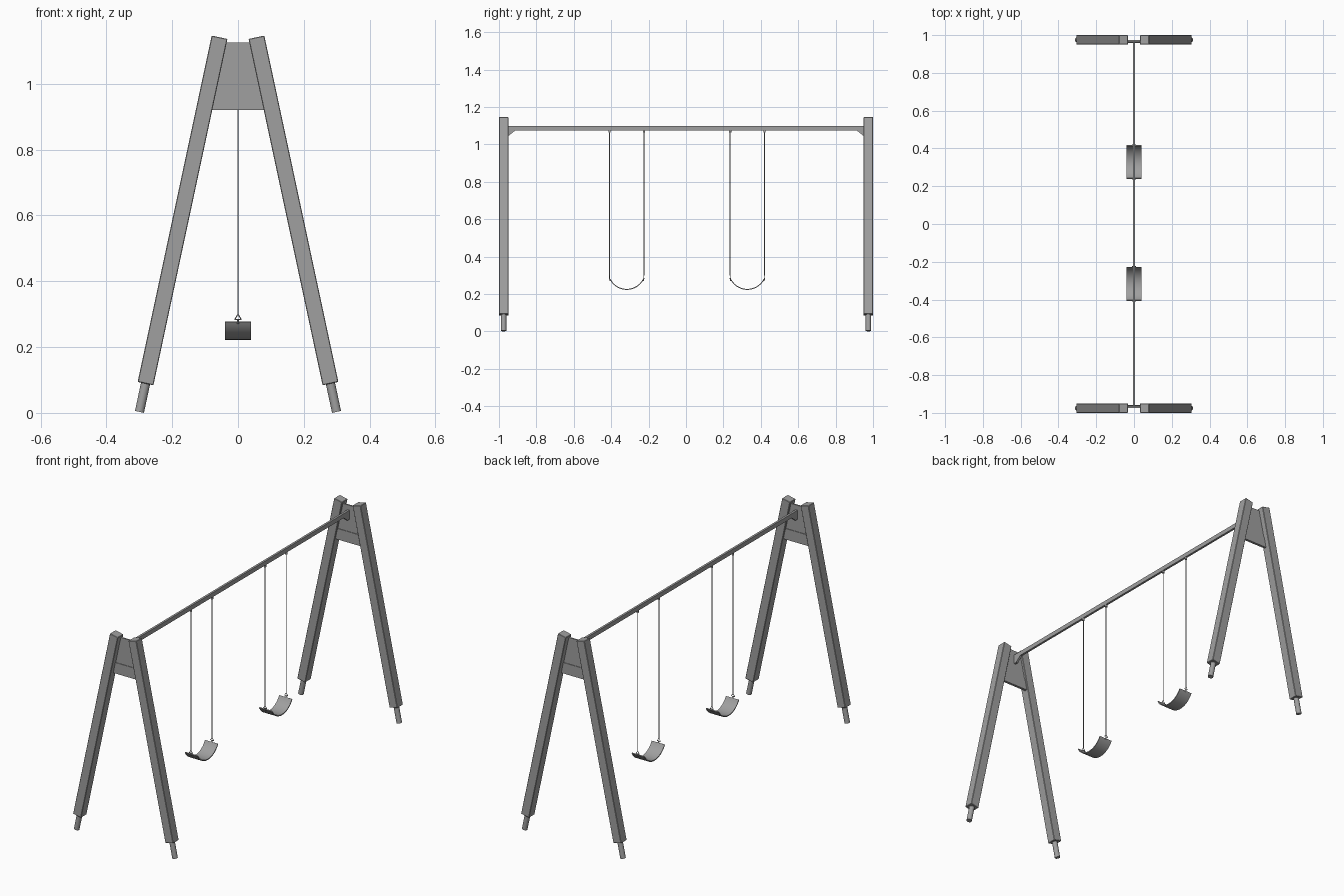
import bpy, bmesh, math
from mathutils import Vector, Matrix

cube = bpy.data.objects.get("Cube")
if cube:
    bpy.data.objects.remove(cube, do_unlink=True)

grey = bpy.data.materials.new("plain grey")
grey.use_nodes = True
COLOUR = (0.35, 0.35, 0.35, 1)
grey.diffuse_color = COLOUR
grey.node_tree.nodes["Principled BSDF"].inputs["Base Color"].default_value = COLOUR


def finish(bm, name, smooth=False):
    bmesh.ops.recalc_face_normals(bm, faces=bm.faces)
    mesh = bpy.data.meshes.new(name)
    bm.to_mesh(mesh)
    bm.free()
    mesh.materials.append(grey)
    ob = bpy.data.objects.new(name, mesh)
    bpy.context.collection.objects.link(ob)
    if smooth:
        bpy.ops.object.select_all(action="DESELECT")
        ob.select_set(True)
        bpy.context.view_layer.objects.active = ob
        bpy.ops.object.shade_smooth_by_angle(angle=math.radians(35))
    return ob


def box(name, centre, size, bevel=0, rot=Matrix()):
    bm = bmesh.new()
    bmesh.ops.create_cube(bm, size=1)
    bmesh.ops.scale(bm, vec=size, verts=bm.verts)
    if bevel:
        bmesh.ops.bevel(bm, geom=bm.edges[:], offset=bevel, segments=1, affect="EDGES")
    bm.transform(Matrix.Translation(centre) @ rot)
    return finish(bm, name)


def rod(name, a, b, radius, sides=16):
    a, b = Vector(a), Vector(b)
    bm = bmesh.new()
    bmesh.ops.create_cone(bm, cap_ends=True, segments=sides, radius1=radius,
                          radius2=radius, depth=(b - a).length)
    turn = (b - a).to_track_quat("Z", "Y").to_matrix().to_4x4()
    bm.transform(Matrix.Translation((a + b) / 2) @ turn)
    return finish(bm, name, smooth=True)


def prism(name, outline, offset):
    """Extrude a closed outline along an offset vector."""
    bm = bmesh.new()
    face = bm.faces.new([bm.verts.new(p) for p in outline])
    out = bmesh.ops.extrude_face_region(bm, geom=[face])
    moved = [v for v in out["geom"] if isinstance(v, bmesh.types.BMVert)]
    bmesh.ops.translate(bm, vec=offset, verts=moved)
    return finish(bm, name)


def leg_x(z):
    """Centre line of a leg at height z."""
    return 0.056 + (1.1415 - z) * 0.2138


# A-frames at both ends
for end, side in (("front", -1), ("back", 1)):
    y = side * 0.975
    for hand, s in (("left", 1), ("right", -1)):
        low = Vector((s * leg_x(0.089), y, 0.089))
        top = Vector((s * leg_x(1.1415), y, 1.1415))
        tilt = Matrix.Rotation(-s * math.atan(0.2138), 4, "Y")
        box(f"{end}_{hand}_leg", (low + top) / 2,
            (0.049, 0.05, (top - low).length), 0.002, tilt)
        rod(f"{end}_{hand}_foot", (s * leg_x(0.003), y, 0.003),
            (s * leg_x(0.12), y, 0.12), 0.014, 24)

    # Gusset plate between the legs, with a thicker lower strip
    for name, z0, z1, thick in (("plate", 0.92, 1.125, 0.008),
                                ("plate_strip", 0.92, 0.98, 0.014)):
        corners = [(-leg_x(z0), z0), (leg_x(z0), z0), (leg_x(z1), z1), (-leg_x(z1), z1)]
        prism(f"{end}_{name}", [(x, side * 0.966 - thick / 2, z) for x, z in corners],
              (0, thick, 0))

    # Triangular brace under the beam
    prism(f"{end}_beam_brace",
          [(-0.006, side * 0.963, 1.078), (-0.006, side * 0.908, 1.078),
           (-0.006, side * 0.945, 1.048), (-0.006, side * 0.963, 1.048)], (0.012, 0, 0))

# Top beam
box("top_beam", (0, 0, 1.087), (0.012, 1.93, 0.024))

# Swings
HALF, DROP, THICK = 0.09, 0.054, 0.005
for label, mid in (("front", -0.317), ("back", 0.328)):
    # Curved seat
    radius = (HALF ** 2 + DROP ** 2) / (2 * DROP)
    reach = math.asin(HALF / radius)
    centre_z = 0.222 + radius
    angles = [reach * (i / 12 - 1) for i in range(25)]
    path = [(radius, a) for a in angles] + [(radius - THICK, a) for a in reversed(angles)]
    bm_outline = [(-0.039, mid + r * math.sin(a), centre_z - r * math.cos(a)) for r, a in path]
    seat = prism(f"{label}_swing_seat", bm_outline, (0.078, 0, 0))
    bpy.ops.object.select_all(action="DESELECT")
    seat.select_set(True)
    bpy.context.view_layer.objects.active = seat
    bpy.ops.object.shade_smooth_by_angle(angle=math.radians(30))

    for n, s in (("near", -1), ("far", 1)):
        y = mid + s * 0.092
        tag = f"{label}_{n}"
        rod(f"{tag}_chain", (0, y, 0.298), (0, y, 1.07), 0.0022, 8)
        rod(f"{tag}_hanger", (0, y, 1.062), (0, y, 1.078), 0.006, 12)
        # Triangular shackle joining chain and seat
        tip, l, r = (0, y, 0.3), (-0.01, y, 0.284), (0.01, y, 0.284)
        for k, (a, b) in enumerate(((tip, l), (tip, r), (l, r))):
            rod(f"{tag}_shackle_{k + 1}", a, b, 0.0016, 8)
        rod(f"{tag}_seat_pin", (0, y - s * 0.003, 0.27), (0, y, 0.285), 0.003, 8)
